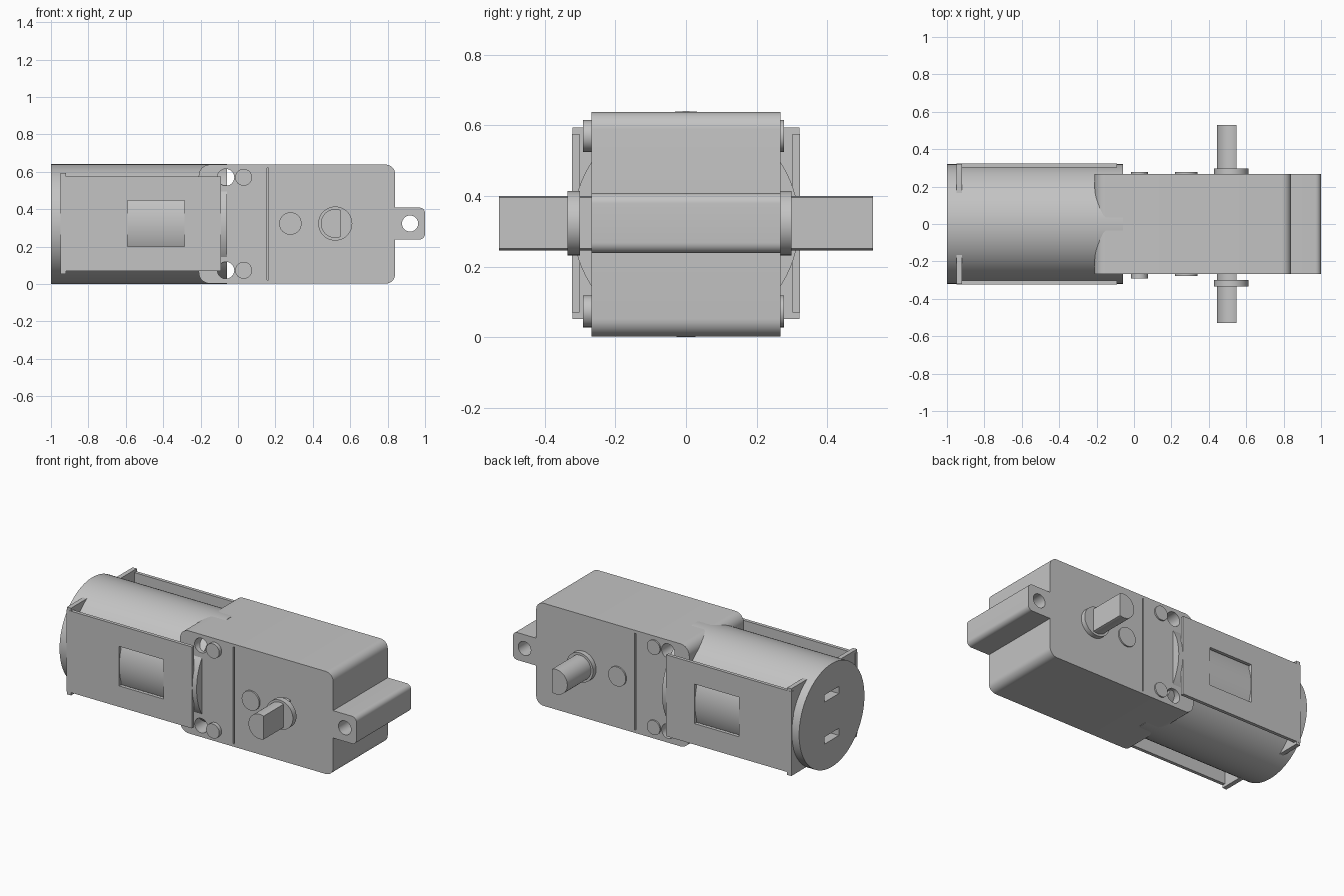
import bpy, bmesh, math
from mathutils import Matrix, Vector

cube = bpy.data.objects.get("Cube")
if cube:
    bpy.data.objects.remove(cube, do_unlink=True)

grey = bpy.data.materials.new("plain_grey")
grey.use_nodes = True
COLOR = (0.55, 0.55, 0.55, 1)
grey.diffuse_color = COLOR
grey.node_tree.nodes["Principled BSDF"].inputs["Base Color"].default_value = COLOR

MID = 0.32      # height of the motor axis
HALF = 0.268    # half depth of the gearbox


def finish(name, bm):
    bmesh.ops.recalc_face_normals(bm, faces=bm.faces)
    mesh = bpy.data.meshes.new(name)
    bm.to_mesh(mesh)
    bm.free()
    mesh.materials.append(grey)
    ob = bpy.data.objects.new(name, mesh)
    bpy.context.collection.objects.link(ob)
    return ob


def prism(name, points, y0, y1):
    """Extrude an (x, z) outline along y."""
    bm = bmesh.new()
    face = bm.faces.new([bm.verts.new((x, y0, z)) for x, z in points])
    grown = bmesh.ops.extrude_face_region(bm, geom=[face])["geom"]
    verts = [v for v in grown if isinstance(v, bmesh.types.BMVert)]
    bmesh.ops.translate(bm, verts=verts, vec=(0, y1 - y0, 0))
    return finish(name, bm)


def arc(cx, cz, r, a0, a1, steps):
    return [(cx + r * math.cos(a), cz + r * math.sin(a))
            for a in (a0 + (a1 - a0) * i / steps for i in range(steps + 1))]


def rounded(x0, x1, z0, z1, r_left, r_right):
    """Rectangle outline with its own corner radius on each side."""
    pts, q = [], math.pi / 2
    corners = [(x1, z1, -1, -1, r_right), (x0, z1, 1, -1, r_left),
               (x0, z0, 1, 1, r_left), (x1, z0, -1, 1, r_right)]
    for i, (x, z, sx, sz, r) in enumerate(corners):
        if r:
            pts += arc(x + sx * r, z + sz * r, r, i * q, (i + 1) * q, 8)
        else:
            pts.append((x, z))
    return pts


def disc(name, x, z, r, y0, y1):
    return prism(name, arc(x, z, r, 0, math.tau, 48)[:-1], y0, y1)


def box(name, x0, x1, y0, y1, z0, z1):
    return prism(name, rounded(x0, x1, z0, z1, 0, 0), y0, y1)


def cut(ob, *cutters):
    for cutter in cutters:
        cutter.hide_render = True
        mod = ob.modifiers.new("cut", "BOOLEAN")
        mod.operation, mod.solver, mod.object = "DIFFERENCE", "EXACT", cutter
        bpy.context.view_layer.objects.active = ob
        bpy.ops.object.modifier_apply(modifier=mod.name)
        bpy.data.objects.remove(cutter, do_unlink=True)


parts = []

# Gearbox with screw holes and a fine seam on both faces
gearbox = prism("gearbox", rounded(-0.21, 0.84, 0.002, 0.638, 0.06, 0.05), -HALF, HALF)
for z in (0.073, 0.57):
    cut(gearbox, disc("hole", -0.065, z, 0.045, -1, 1))
for s in (-1, 1):
    y0, y1 = sorted((s * (HALF - 0.01), s * 0.4))
    cut(gearbox, box("seam", 0.155, 0.164, y0, y1, 0.02, 0.62))
parts.append(gearbox)

# Mounting tab at the end of the gearbox
tab = prism("mounting_tab", rounded(0.82, 1, 0.238, 0.408, 0, 0.03), -HALF, HALF)
cut(tab, disc("hole", 0.92, 0.323, 0.043, -1, 1))
parts.append(tab)

# Motor can lying along x, with two terminal slots in its end
bm = bmesh.new()
turn = Matrix.Translation(Vector((-0.53, 0, MID))) @ Matrix.Rotation(math.pi / 2, 4, "Y")
bmesh.ops.create_cone(bm, cap_ends=True, segments=96, radius1=MID, radius2=MID,
                      depth=0.94, matrix=turn)
motor = finish("motor_can", bm)
for s in (-1, 1):
    z = MID + s * 0.13
    cut(motor, box("slot", -1.1, -0.92, -0.07, 0.07, z - 0.022, z + 0.022))
parts.append(motor)

# Strap plates and hooks, pegs and collars on both faces
for side, s, peg_out, boss_out, collar in (("front", -1, 0.291, 0.278, (0.30, 0.335)),
                                           ("back", 1, 0.277, 0.277, (0.26, 0.298))):
    def span(a, b):
        return sorted((s * a, s * b))

    plate = box(side + "_strap", -0.95, -0.09, *span(0.302, 0.323), 0.07, 0.575)
    cut(plate, box("window", -0.59, -0.285, *span(0.2, 0.5), 0.2, 0.445))
    parts.append(plate)
    parts.append(box(side + "_strap_hook", -0.948, -0.92, *span(0.15, 0.322), 0.052, 0.593))
    for label, z in (("lower", 0.073), ("upper", 0.57)):
        parts.append(disc(f"{side}_{label}_peg", 0.03, z, 0.045, *span(0.25, peg_out)))
    parts.append(disc(side + "_boss", 0.28, 0.323, 0.06, *span(0.25, boss_out)))
    parts.append(disc(side + "_collar", 0.52, 0.323, 0.091, *span(*collar)))

# D-shaped output shaft through the gearbox
flat = math.acos(0.027 / 0.077)
parts.append(prism("output_shaft", arc(0.52, 0.323, 0.077, flat, math.tau - flat, 40),
                   -0.53, 0.53))

# Smooth the curves, keep the edges crisp
bpy.ops.object.select_all(action="DESELECT")
for ob in parts:
    ob.select_set(True)
bpy.context.view_layer.objects.active = gearbox
bpy.ops.object.shade_smooth_by_angle(angle=math.radians(30))
